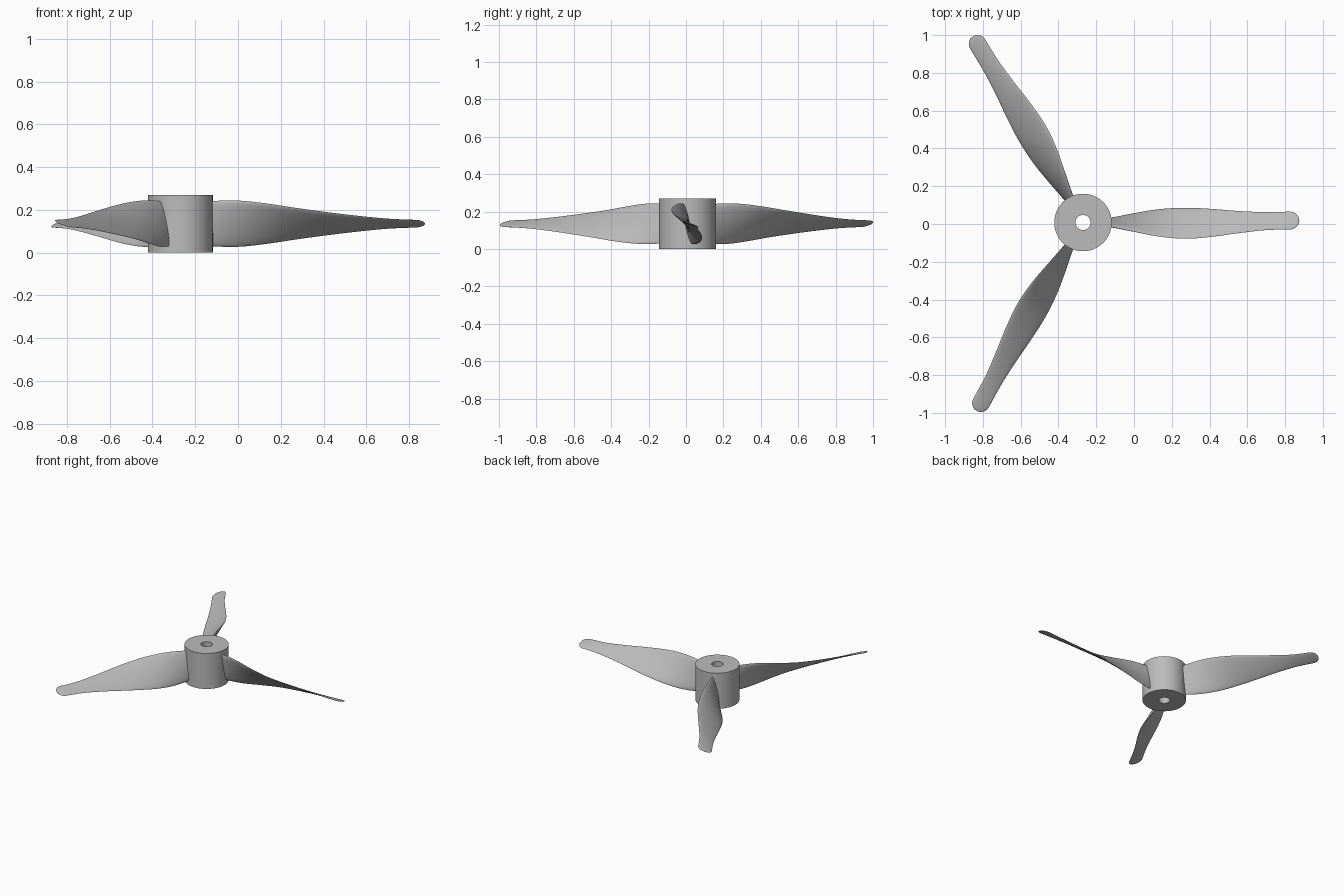
import bpy, bmesh, math
from mathutils import Matrix, Vector

cube = bpy.data.objects.get("Cube")
if cube:
    bpy.data.objects.remove(cube, do_unlink=True)

CENTRE = Vector((-0.27, 0.008, 0.0))
HUB_RADIUS, BORE_RADIUS, HUB_HEIGHT = 0.152, 0.04, 0.27
TIP_START, TIP_RADIUS = 1.097, 0.048

grey = bpy.data.materials.new("light_grey")
grey.use_nodes = True
colour = (0.5, 0.5, 0.5, 1)
grey.diffuse_color = colour
grey.node_tree.nodes["Principled BSDF"].inputs["Base Color"].default_value = colour


def finish(bm, name):
    bmesh.ops.recalc_face_normals(bm, faces=bm.faces)
    mesh = bpy.data.meshes.new(name)
    bm.to_mesh(mesh)
    bm.free()
    mesh.materials.append(grey)
    obj = bpy.data.objects.new(name, mesh)
    bpy.context.collection.objects.link(obj)
    bpy.ops.object.select_all(action='DESELECT')
    obj.select_set(True)
    bpy.context.view_layer.objects.active = obj
    bpy.ops.object.shade_smooth_by_angle(angle=math.radians(40))
    return obj


def bridge(bm, a, b):
    for i in range(len(a)):
        j = (i + 1) % len(a)
        bm.faces.new((a[i], a[j], b[j], b[i]))


def ring(bm, radius, z, n=72):
    return [bm.verts.new((radius * math.cos(k * math.tau / n),
                          radius * math.sin(k * math.tau / n), z)) for k in range(n)]


# Hub: a tube with a shaft bore
bm = bmesh.new()
loops = [ring(bm, r, z) for r, z in ((HUB_RADIUS, 0), (HUB_RADIUS, HUB_HEIGHT),
                                     (BORE_RADIUS, HUB_HEIGHT), (BORE_RADIUS, 0))]
for i in range(4):
    bridge(bm, loops[i], loops[(i + 1) % 4])
finish(bm, "hub").location = CENTRE

# Blade outline: radius, half width in plan, half height, sweep
STATIONS = [(0.10, 0.014, 0.100, 0), (0.15, 0.023, 0.106, 0),
            (0.27, 0.048, 0.108, 0), (0.40, 0.072, 0.095, -0.002),
            (0.54, 0.082, 0.074, -0.004), (0.68, 0.074, 0.055, -0.002),
            (0.82, 0.059, 0.038, 0.002), (0.96, 0.048, 0.024, 0.007),
            (1.08, 0.047, 0.018, 0.010), (1.20, 0.047, 0.016, 0.011)]


def slope(i, c):
    a, b = STATIONS[max(i - 1, 0)], STATIONS[min(i + 1, len(STATIONS) - 1)]
    return (b[c] - a[c]) / (b[0] - a[0])


def sample(r, c):
    """Smooth curve through one column of the outline."""
    i = max(k for k in range(len(STATIONS) - 1) if STATIONS[k][0] <= r)
    a, b = STATIONS[i], STATIONS[i + 1]
    h = b[0] - a[0]
    t = (r - a[0]) / h
    return ((2*t**3 - 3*t**2 + 1) * a[c] + (t**3 - 2*t**2 + t) * h * slope(i, c)
            + (3*t**2 - 2*t**3) * b[c] + (t**3 - t**2) * h * slope(i + 1, c))


def section(bm, r, n=24):
    """Thin twisted oval, rounded off in plan at the tip."""
    wide, tall, sweep = (sample(r, c) for c in (1, 2, 3))
    chord = Vector((0, wide, -tall))
    across = Vector((0, tall, wide)).normalized()
    thick = 0.005 + 0.010 * max(0, 1 - r)
    past = max(0, r - TIP_START) / TIP_RADIUS
    fade = math.sqrt(max(0, 1 - past * past))
    centre = Vector((r, sweep, HUB_HEIGHT / 2))
    return [bm.verts.new(centre + chord * fade * math.cos(k * math.tau / n)
                         + across * thick * fade * math.sin(k * math.tau / n))
            for k in range(n)]


radii = [0.10 + (TIP_START - 0.10) * k / 48 for k in range(49)]
radii += [TIP_START + TIP_RADIUS * math.sin(k * math.pi / 20) * 0.9999 for k in range(1, 11)]

# Three twisted blades around the hub
for index, name in enumerate(("left_blade", "back_right_blade", "front_right_blade")):
    bm = bmesh.new()
    loops = [section(bm, r) for r in radii]
    for a, b in zip(loops, loops[1:]):
        bridge(bm, a, b)
    bm.faces.new(loops[0])
    bm.faces.new(loops[-1])
    bmesh.ops.transform(bm, matrix=Matrix.Rotation(index * math.tau / 3, 4, 'Z'), verts=bm.verts)
    finish(bm, name).location = CENTRE
